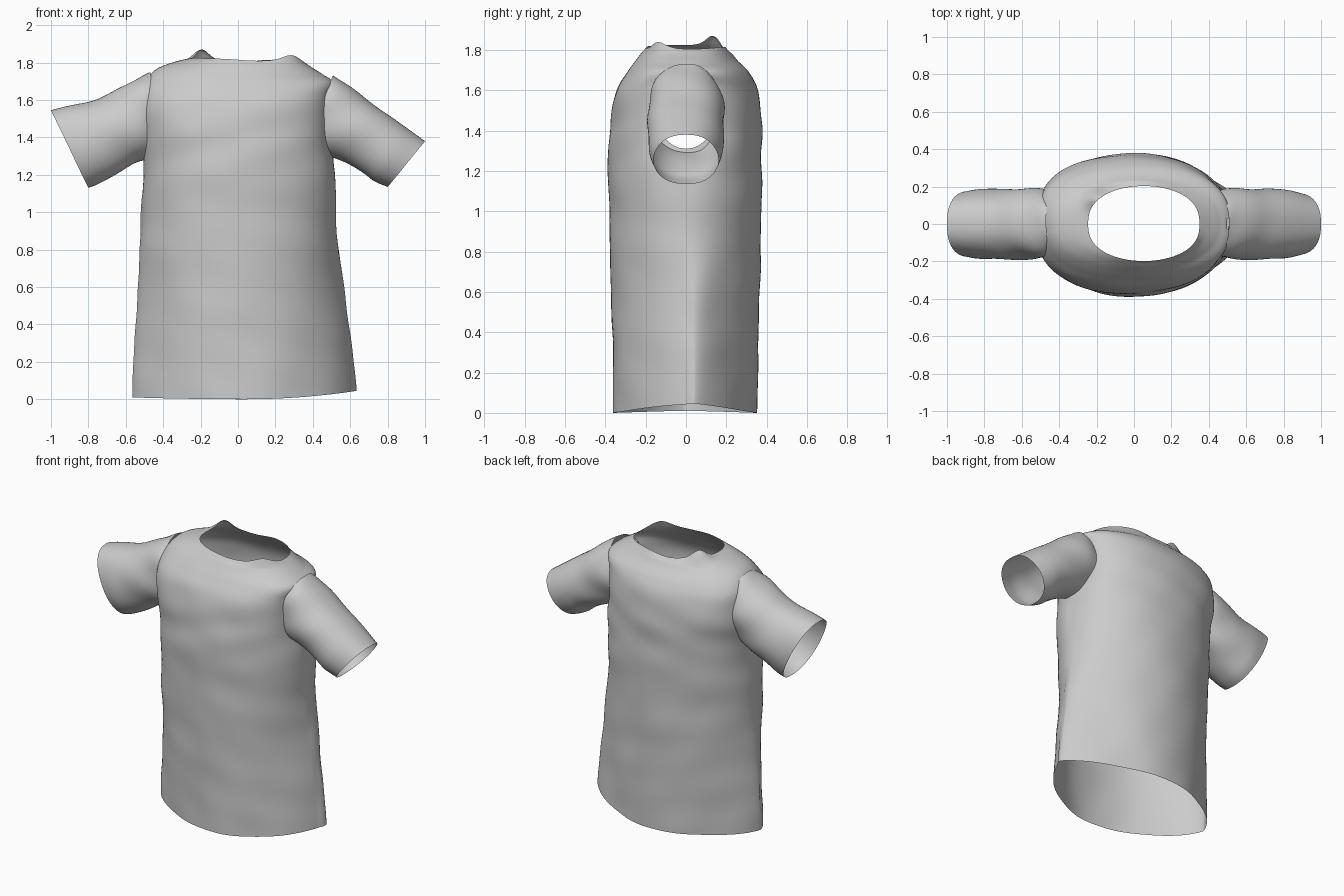
import bpy, bmesh, math

if "Cube" in bpy.data.objects:
    bpy.data.objects.remove(bpy.data.objects["Cube"])

fabric = bpy.data.materials.new("grey fabric")
fabric.diffuse_color = (0.6, 0.6, 0.6, 1)
fabric.use_nodes = True
fabric.node_tree.nodes["Principled BSDF"].inputs["Base Color"].default_value = fabric.diffuse_color


def spline_rows(rows, steps):
    """Catmull-Rom interpolation between rows of ring parameters."""
    out = []
    n = len(rows)
    for i in range(n - 1):
        p = [rows[max(i - 1, 0)], rows[i], rows[i + 1], rows[min(i + 2, n - 1)]]
        for k in range(steps):
            t = k / steps
            out.append([0.5 * (2 * b + (c - a) * t + (2 * a - 5 * b + 4 * c - d) * t * t
                               + (3 * b - a - 3 * c + d) * t ** 3)
                        for a, b, c, d in zip(*p)])
    out.append(list(rows[-1]))
    return out


def bump(x, y, cx, cy, r):
    return math.exp(-((x - cx) ** 2 + (y - cy) ** 2) / r ** 2)


def armhole(p):
    """Below 1 inside the oval armhole."""
    return (p.y / 0.155) ** 2 + ((p.z - 1.51) / 0.2) ** 2


def loft(name, rings, folds, armholes=False):
    """Skin open rings, press soft folds in along the normals, cut armholes."""
    bm = bmesh.new()
    grid = [[bm.verts.new(p) for p in ring] for ring in rings]
    n = len(grid[0])
    for lo, hi in zip(grid, grid[1:]):
        for j in range(n):
            k = (j + 1) % n
            bm.faces.new((lo[j], lo[k], hi[k], hi[j]))
    bmesh.ops.recalc_face_normals(bm, faces=bm.faces[:])
    bm.normal_update()
    moves = [(v, v.normal * folds(v.co)) for v in bm.verts]
    for v, d in moves:
        v.co += d
        v.co.z = max(v.co.z, 0)
    if armholes:
        gone = [f for f in bm.faces
                if abs(f.calc_center_median().x) > 0.4 and armhole(f.calc_center_median()) < 1]
        bmesh.ops.delete(bm, geom=gone, context='FACES')
        # pull the ragged cut onto a clean oval
        for v in bm.verts:
            if v.is_boundary and abs(v.co.x) > 0.4 and 1.2 < v.co.z < 1.75:
                r = math.sqrt(armhole(v.co))
                v.co.y /= r
                v.co.z = 1.51 + (v.co.z - 1.51) / r
    me = bpy.data.meshes.new(name)
    bm.to_mesh(me)
    bm.free()
    me.materials.append(fabric)
    ob = bpy.data.objects.new(name, me)
    bpy.context.collection.objects.link(ob)
    bpy.ops.object.select_all(action='DESELECT')
    ob.select_set(True)
    bpy.context.view_layer.objects.active = ob
    bpy.ops.object.shade_smooth_by_angle(angle=math.radians(40))


# Torso rings: z centre, z left, z right, x left, x right, y front, y back, side roundness
torso_rows = [
    (0.00, 0.01, 0.045, -0.56, 0.635, -0.36, 0.35, 1.5),
    (0.40, 0.40, 0.42, -0.545, 0.59, -0.367, 0.36, 1.4),
    (0.85, 0.85, 0.86, -0.522, 0.535, -0.38, 0.37, 1.1),
    (1.25, 1.25, 1.25, -0.505, 0.512, -0.387, 0.378, 0.85),
    (1.45, 1.45, 1.45, -0.515, 0.485, -0.375, 0.372, 0.7),
    (1.60, 1.61, 1.61, -0.515, 0.495, -0.345, 0.357, 0.68),
    (1.69, 1.70, 1.69, -0.49, 0.515, -0.295, 0.315, 0.75),
    (1.75, 1.765, 1.735, -0.435, 0.455, -0.25, 0.255, 0.85),
    (1.795, 1.805, 1.77, -0.335, 0.40, -0.215, 0.22, 0.85),
    (1.82, 1.825, 1.805, -0.245, 0.35, -0.198, 0.203, 0.8)]
N = 120
torso_rings = []
for zc, zl, zr, xl, xr, yf, yb, q in spline_rows(torso_rows, 10):
    ring = []
    for j in range(N):
        a = 2 * math.pi * j / N
        c, s = math.cos(a), math.sin(a)
        x = (xl + xr) / 2 + (xr - xl) / 2 * c
        y = (yb if s > 0 else yf) * abs(s) ** q
        z = zc + ((zr if c > 0 else zl) - zc) * c * c
        # side seam on the right swings towards the back near the hem
        if c > 0:
            y += 0.04 * c ** 8 * max(0, min(1, (1.0 - z) / 0.3))
        # turned-up corners of the neckline
        if z > 1.78:
            k = min(1, (z - 1.78) / 0.035)
            z += k * (0.05 * bump(x, y, -0.2, 0.14, 0.06) + 0.035 * bump(x, y, 0.28, -0.12, 0.07))
            z -= k * (0.02 * bump(x, y, 0, 0.2, 0.12) + 0.01 * bump(x, y, 0.1, -0.2, 0.12))
        ring.append((x, y, z))
    torso_rings.append(ring)


def torso_folds(p):
    x, y, z = p
    side = 0 if y < 0 else 1.7
    fade = max(0, min(1, (1.8 - z) / 0.2))
    f = 0.35 * math.sin(17 * z + 5 * x * x + side) * min(1, z)
    f += 0.45 * math.sin(9 * x - 5 * z + side) * math.sin(4 * z + 1)
    f += 0.4 * math.sin(26 * z - 9 * x + side * 2) * max(0, 1 - abs(z - 1.4) / 0.4)
    f += 0.25 * math.sin(21 * z + 13 * x) * math.sin(7 * x - 6 * z)
    # long diagonal folds falling to the hem corners
    f += 0.6 * math.sin(16 * abs(x) - 5 * z) * max(0, 1 - z / 1.1) * min(1, abs(x) * 2)
    return 0.007 * f * fade


loft("shirt_body", torso_rings, torso_folds, armholes=True)

# Sleeve rings: top x, top z, bottom x, bottom z, half depth, seam wrap round the body
left_rows = [(-0.47, 1.75, -0.505, 1.28, 0.175, 0.03),
             (-0.515, 1.732, -0.545, 1.262, 0.187, 0.015),
             (-0.62, 1.67, -0.62, 1.215, 0.187, 0.0),
             (-0.76, 1.605, -0.70, 1.175, 0.185, 0.0),
             (-0.90, 1.57, -0.76, 1.145, 0.185, 0.0),
             (-1.00, 1.545, -0.80, 1.13, 0.175, 0.0)]
right_rows = [(0.51, 1.735, 0.495, 1.30, 0.175, 0.05),
              (0.55, 1.708, 0.53, 1.285, 0.187, 0.02),
              (0.66, 1.625, 0.61, 1.24, 0.187, 0.0),
              (0.78, 1.54, 0.68, 1.20, 0.185, 0.0),
              (0.90, 1.455, 0.73, 1.165, 0.18, 0.0),
              (1.00, 1.38, 0.80, 1.135, 0.16, 0.0)]


def sleeve_folds(p):
    near = max(0, 1 - (abs(p.x) - 0.5) / 0.35)
    end = max(0, min(1, (1 - abs(p.x)) / 0.08))
    f = math.sin(14 * abs(p.x) + 12 * p.z) * 0.4
    f += math.sin(24 * p.z - 10 * abs(p.x) + 9 * p.y) * near
    return 0.006 * f * end


for name, rows in (("left_sleeve", left_rows), ("right_sleeve", right_rows)):
    rings = []
    for tx, tz, bx, bz, ry, wrap in spline_rows(rows, 6):
        ring = []
        sign = 1 if tx > 0 else -1
        for j in range(64):
            a = 2 * math.pi * j / 64
            c, s = math.cos(a), math.sin(a)
            ring.append(((tx + bx) / 2 + (tx - bx) / 2 * c - sign * wrap * s * s,
                         ry * math.copysign(abs(s) ** 0.85, s),
                         (tz + bz) / 2 + (tz - bz) / 2 * c))
        rings.append(ring)
    loft(name, rings, sleeve_folds)
